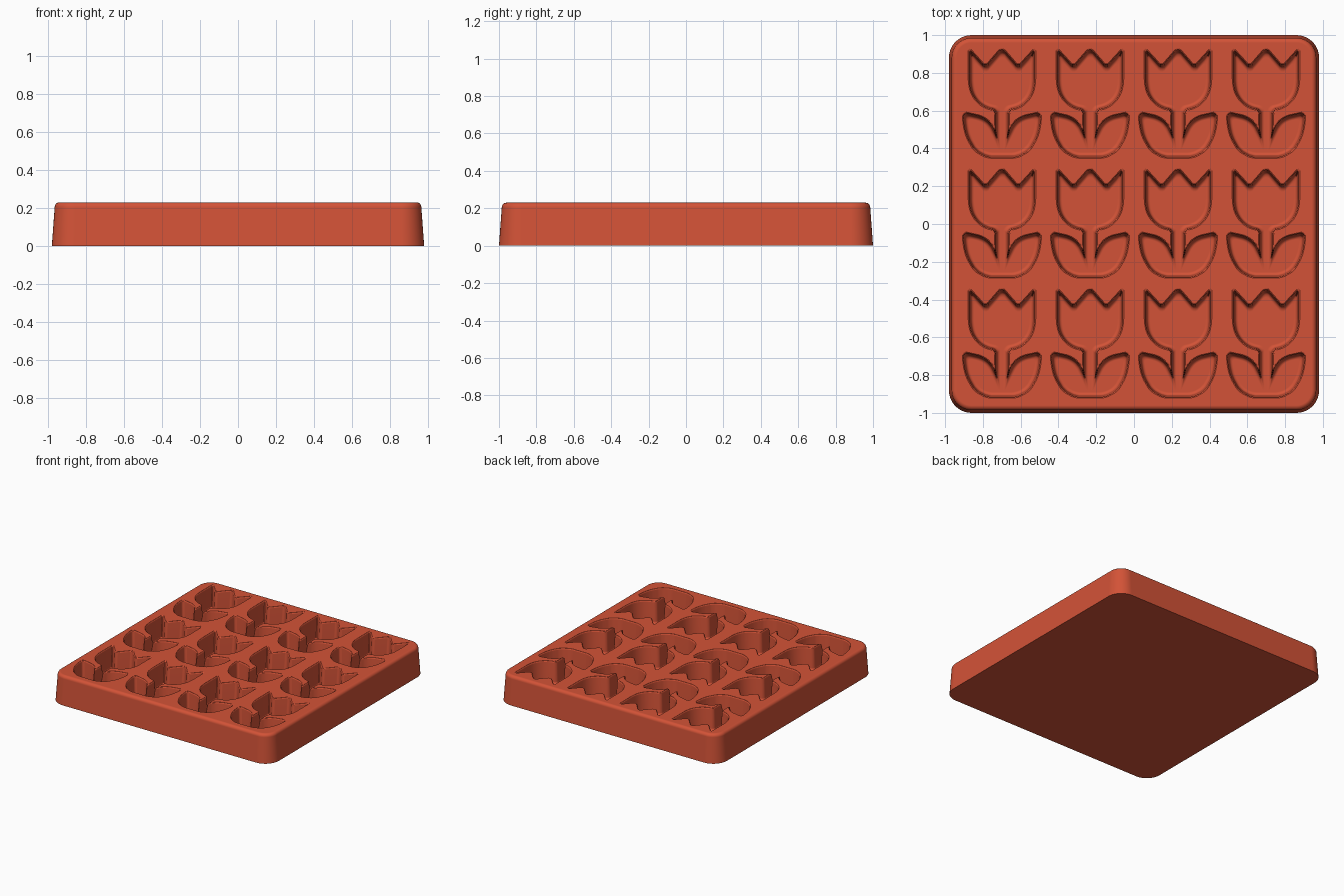
import bpy, bmesh, math
from mathutils import Vector

HEIGHT = 0.23
FLOOR = 0.055

if "Cube" in bpy.data.objects:
    bpy.data.objects.remove(bpy.data.objects["Cube"], do_unlink=True)

# Single terracotta colour
terracotta = bpy.data.materials.new("terracotta red")
terracotta.use_nodes = True
colour = (0.65, 0.086, 0.038, 1)
terracotta.diffuse_color = colour
shader = terracotta.node_tree.nodes["Principled BSDF"]
shader.inputs["Base Color"].default_value = colour
shader.inputs["Roughness"].default_value = 0.6


def loft(bm, rings):
    """Skin a stack of matching closed rings and cap both ends."""
    rows = [[bm.verts.new(p) for p in ring] for ring in rings]
    for a, b in zip(rows, rows[1:]):
        for i in range(len(a)):
            j = (i + 1) % len(a)
            bm.faces.new((a[i], a[j], b[j], b[i]))
    bm.faces.new(rows[0])
    bm.faces.new(rows[-1])


def make_object(name, bm):
    bmesh.ops.recalc_face_normals(bm, faces=bm.faces[:])
    mesh = bpy.data.meshes.new(name)
    bm.to_mesh(mesh)
    bm.free()
    mesh.materials.append(terracotta)
    obj = bpy.data.objects.new(name, mesh)
    bpy.context.collection.objects.link(obj)
    return obj


def rounded_rectangle(hx, hy, r, z, steps=10):
    ring = []
    for k, (sx, sy) in enumerate(((1, 1), (-1, 1), (-1, -1), (1, -1))):
        for i in range(steps + 1):
            a = math.pi / 2 * (k + i / steps)
            ring.append((sx * (hx - r) + r * math.cos(a),
                         sy * (hy - r) + r * math.sin(a), z))
    return ring


def inset(points, d):
    """Move every edge of a clockwise outline inwards by d."""
    result = []
    for i, p in enumerate(points):
        e1 = (p - points[i - 1]).normalized()
        e2 = (points[(i + 1) % len(points)] - p).normalized()
        n1, n2 = Vector((e1.y, -e1.x)), Vector((e2.y, -e2.x))
        result.append(p + (n1 + n2) * d / (1 + n1.dot(n2)))
    return result


def soften(points, limits=(0.016, 0.006)):
    """Cut corners repeatedly to round the outline."""
    for limit in limits:
        cut = []
        for i, p in enumerate(points):
            q = points[(i + 1) % len(points)]
            t = min(0.25, limit / max((q - p).length, 1e-6))
            cut += [p.lerp(q, t), q.lerp(p, t)]
        points = cut
    return points


# Tray block: drafted sides and a rounded top rim
bm = bmesh.new()
rim = 0.025
profile = [(0, 0)]
for i in range(7):
    a = math.pi / 2 * i / 6
    profile.append((0.015 + rim * (1 - math.cos(a)), HEIGHT - rim + rim * math.sin(a)))
loft(bm, [rounded_rectangle(0.98 - d, 1 - d, 0.12 - d, z) for d, z in profile])
tray = make_object("tulip_mould_tray", bm)

# Right half of the tulip: petals, stem, leaf; origin at the middle petal tip
half = [(0.087, -0.088), (0.173, 0.006), (0.173, -0.17), (0.162, -0.225),
        (0.132, -0.272), (0.088, -0.303), (0.034, -0.316), (0.034, -0.438),
        (0.06, -0.385), (0.105, -0.352), (0.205, -0.33), (0.2, -0.4),
        (0.185, -0.46), (0.145, -0.53), (0.08, -0.566)]
outline = [Vector((0, 0.012))] + [Vector(p) for p in half]
outline += [Vector((-x, y)) for x, y in reversed(half)]

# Cavity walls: soft lip, slight draft, filleted floor
levels = [(-0.006, HEIGHT + 0.03), (-0.006, HEIGHT - 0.001),
          (-0.002, HEIGHT - 0.004), (0, HEIGHT - 0.01)]
fillet = 0.018
for i in range(6):
    a = math.pi / 2 * i / 5
    levels.append((0.008 + fillet * (1 - math.cos(a)),
                   FLOOR + fillet * (1 - math.sin(a))))

# Twelve cavities in a four by three grid
bm = bmesh.new()
for col in range(4):
    for row in range(3):
        cx = (col - 1.5) * 0.466
        cy = 0.92 - row * 0.635
        loft(bm, [[(cx + p.x, cy + p.y, z) for p in soften(inset(outline, d))]
                  for d, z in levels])
cutter = make_object("tulip_cavity_cutter", bm)
cutter.hide_render = True

# Carve the cavities
cut = tray.modifiers.new("tulip cavities", 'BOOLEAN')
cut.operation = 'DIFFERENCE'
cut.solver = 'EXACT'
cut.object = cutter
bpy.context.view_layer.objects.active = tray
tray.select_set(True)
bpy.ops.object.modifier_apply(modifier=cut.name)
bpy.data.objects.remove(cutter, do_unlink=True)

# Smooth walls while the flat top stays flat
bpy.ops.object.shade_smooth_by_angle(angle=math.radians(35))
weighted = tray.modifiers.new("flat top shading", 'WEIGHTED_NORMAL')
weighted.keep_sharp = True
